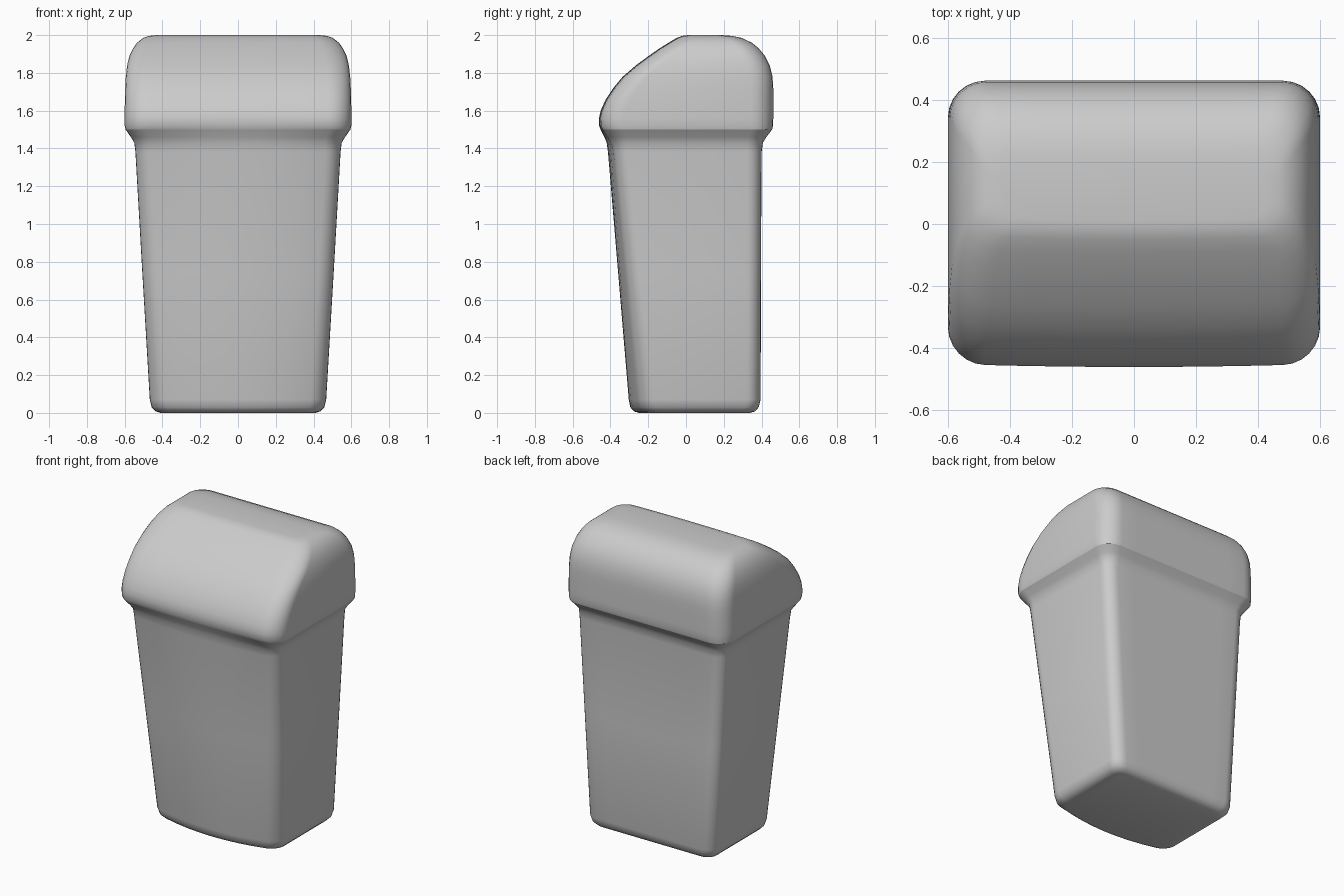
import bpy, bmesh, math

if "Cube" in bpy.data.objects:
    bpy.data.objects.remove(bpy.data.objects["Cube"])

grey = bpy.data.materials.new("plain_grey")
grey.use_nodes = True
COLOUR = (0.6, 0.6, 0.6, 1)
grey.diffuse_color = COLOUR
grey.node_tree.nodes["Principled BSDF"].inputs["Base Color"].default_value = COLOUR


def ring(z, hx, front, back, r, bow):
    """Rounded rectangle at height z, its front bowed outwards."""
    pts = []
    corners = ((hx - r, back - r), (-hx + r, back - r),
               (-hx + r, front + r), (hx - r, front + r))
    for q, (cx, cy) in enumerate(corners):
        for i in range(7):
            a = math.radians(90 * q + 15 * i)
            pts.append((cx + r * math.cos(a), cy + r * math.sin(a)))
        # extra points along the front and back walls
        if q in (0, 2):
            nx, ny = -cx, cy + (r if q == 0 else -r)
            pts += [(cx + (nx - cx) * k / 8, ny) for k in range(1, 8)]
    return [(x, y + bow * (x / hx) ** 2 * (back - y) / (back - front), z)
            for x, y in pts]


def loft(name, sections, cap_bottom, cap_top):
    bm = bmesh.new()
    rings = [[bm.verts.new(p) for p in ring(*s)] for s in sections]
    n = len(rings[0])
    for a, b in zip(rings, rings[1:]):
        for i in range(n):
            j = (i + 1) % n
            bm.faces.new((a[i], a[j], b[j], b[i]))
    if cap_bottom:
        bm.faces.new(rings[0][::-1])
    if cap_top:
        bm.faces.new(rings[-1])
    mesh = bpy.data.meshes.new(name)
    bm.to_mesh(mesh)
    bm.free()
    mesh.materials.append(grey)
    obj = bpy.data.objects.new(name, mesh)
    bpy.context.collection.objects.link(obj)
    bpy.ops.object.select_all(action='DESELECT')
    obj.select_set(True)
    bpy.context.view_layer.objects.active = obj
    bpy.ops.object.shade_smooth_by_angle(angle=math.radians(40))
    return obj


# Tapered body with a softened foot and a flared collar under the lid
# sections: height, half width, front, back, corner radius, front bow
loft("bin_body", [
    (0.00, 0.41, -0.25, 0.34, 0.06, 0.07),
    (0.008, 0.435, -0.275, 0.365, 0.07, 0.07),
    (0.03, 0.457, -0.295, 0.385, 0.08, 0.07),
    (0.07, 0.467, -0.303, 0.395, 0.08, 0.07),
    (0.75, 0.507, -0.36, 0.397, 0.08, 0.055),
    (1.38, 0.543, -0.413, 0.40, 0.08, 0.04),
    (1.43, 0.549, -0.42, 0.407, 0.09, 0.035),
    (1.46, 0.567, -0.432, 0.425, 0.10, 0.025),
    (1.50, 0.595, -0.452, 0.456, 0.11, 0.015),
], True, False)

# Lid with a rounded back and a curved, sloping front
loft("bin_lid", [
    (1.50, 0.595, -0.452, 0.456, 0.11, 0.015),
    (1.52, 0.60, -0.46, 0.461, 0.12, 0.01),
    (1.56, 0.60, -0.461, 0.462, 0.12, 0.01),
    (1.60, 0.60, -0.452, 0.462, 0.12, 0.01),
    (1.66, 0.599, -0.425, 0.462, 0.12, 0.01),
    (1.72, 0.597, -0.385, 0.462, 0.12, 0.01),
    (1.78, 0.594, -0.335, 0.458, 0.12, 0.01),
    (1.84, 0.587, -0.265, 0.443, 0.12, 0.01),
    (1.89, 0.575, -0.198, 0.418, 0.12, 0.01),
    (1.93, 0.556, -0.14, 0.385, 0.11, 0.01),
    (1.96, 0.534, -0.092, 0.348, 0.10, 0.01),
    (1.985, 0.502, -0.05, 0.295, 0.09, 0.01),
    (1.996, 0.47, -0.02, 0.24, 0.08, 0.01),
    (2.00, 0.43, 0.01, 0.19, 0.06, 0.01),
], False, True)
